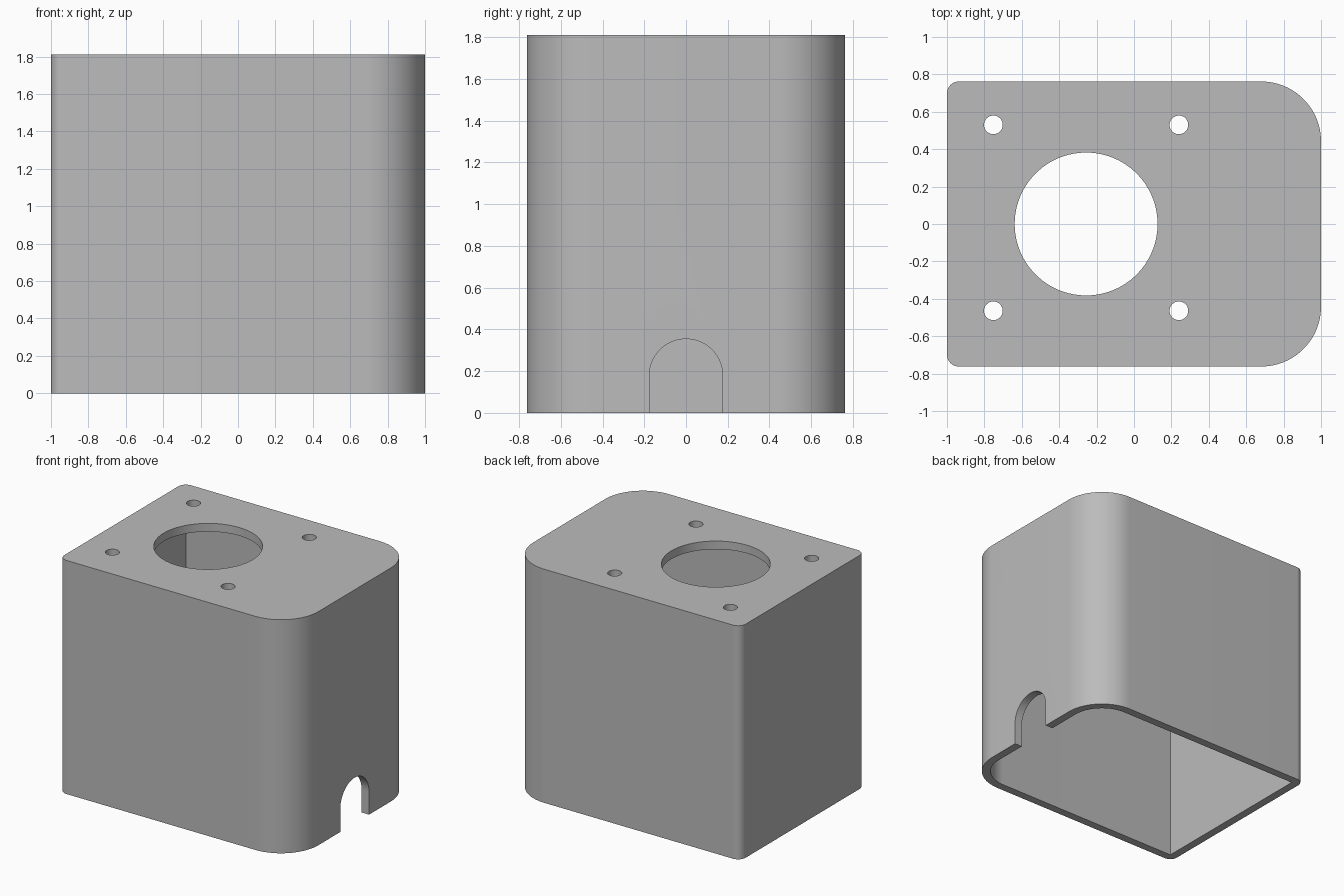
import bpy
import bmesh
from math import cos, sin, pi, radians

if "Cube" in bpy.data.objects:
    bpy.data.objects.remove(bpy.data.objects["Cube"], do_unlink=True)

HEIGHT, WALL = 1.81, 0.064
HALF_X, HALF_Y = 1.0, 0.762
BIG_R, SMALL_R = 0.32, 0.064

grey = bpy.data.materials.new("plain grey")
grey.use_nodes = True
grey.diffuse_color = (0.5, 0.5, 0.5, 1)
grey.node_tree.nodes["Principled BSDF"].inputs["Base Color"].default_value = (0.5, 0.5, 0.5, 1)


def arc(cx, cy, r, start, sweep, steps):
    return [(cx + r * cos(start + sweep * i / steps),
             cy + r * sin(start + sweep * i / steps)) for i in range(steps + 1)]


def housing_outline(inset):
    """Rectangle with wide corners at +x and tight corners at -x."""
    hx, hy = HALF_X - inset, HALF_Y - inset
    points = []
    for k, (sx, sy) in enumerate([(1, 1), (-1, 1), (-1, -1), (1, -1)]):
        r = (BIG_R if sx > 0 else SMALL_R) - inset
        if r < 0.001:
            points.append((sx * hx, sy * hy))
        else:
            points += arc(sx * (hx - r), sy * (hy - r), r, k * pi / 2, pi / 2, 24)
    return points


def prism(name, points, place, offset):
    """Extrude a 2D outline; place maps each outline point to 3D."""
    bm = bmesh.new()
    face = bm.faces.new([bm.verts.new(place(a, b)) for a, b in points])
    new = bmesh.ops.extrude_face_region(bm, geom=[face])["geom"]
    bmesh.ops.translate(bm, vec=offset, verts=[v for v in new if isinstance(v, bmesh.types.BMVert)])
    bmesh.ops.recalc_face_normals(bm, faces=bm.faces)
    mesh = bpy.data.meshes.new(name)
    bm.to_mesh(mesh)
    bm.free()
    obj = bpy.data.objects.new(name, mesh)
    obj.data.materials.append(grey)
    bpy.context.collection.objects.link(obj)
    return obj


def upright(z):
    return lambda a, b: (a, b, z)


# Outer body
housing = prism("motor_housing", housing_outline(0), upright(0), (0, 0, HEIGHT))

# Hollow inside, open at the bottom
cutters = [prism("cavity_cutter", housing_outline(WALL), upright(-0.1), (0, 0, HEIGHT - WALL + 0.1))]

# Shaft opening and four screw holes through the top plate
holes = [(-0.256, 0, 0.382, 96)]
holes += [(x, y, 0.05, 32) for x in (-0.752, 0.24) for y in (-0.464, 0.53)]
for x, y, r, n in holes:
    cutters.append(prism("hole_cutter", arc(x, y, r, 0, 2 * pi, n)[:-1], upright(HEIGHT - 0.2), (0, 0, 0.4)))

# Arched cable slot in the +x wall
slot = [(-0.176, -0.1), (0.176, -0.1)] + arc(0, 0.178, 0.176, 0, pi, 32)
cutters.append(prism("slot_cutter", slot, lambda a, b: (0.8, a, b), (0.4, 0, 0)))

# Cut everything out, then drop the cutters
bpy.context.view_layer.objects.active = housing
for cutter in cutters:
    cutter.hide_render = True
    mod = housing.modifiers.new("cut", "BOOLEAN")
    mod.operation = "DIFFERENCE"
    mod.solver = "EXACT"
    mod.object = cutter
    bpy.ops.object.modifier_apply(modifier=mod.name)
    bpy.data.objects.remove(cutter, do_unlink=True)

# Smooth rounded corners, keep the rims crisp
bpy.ops.object.select_all(action="DESELECT")
housing.select_set(True)
bpy.ops.object.shade_smooth_by_angle(angle=radians(30))
